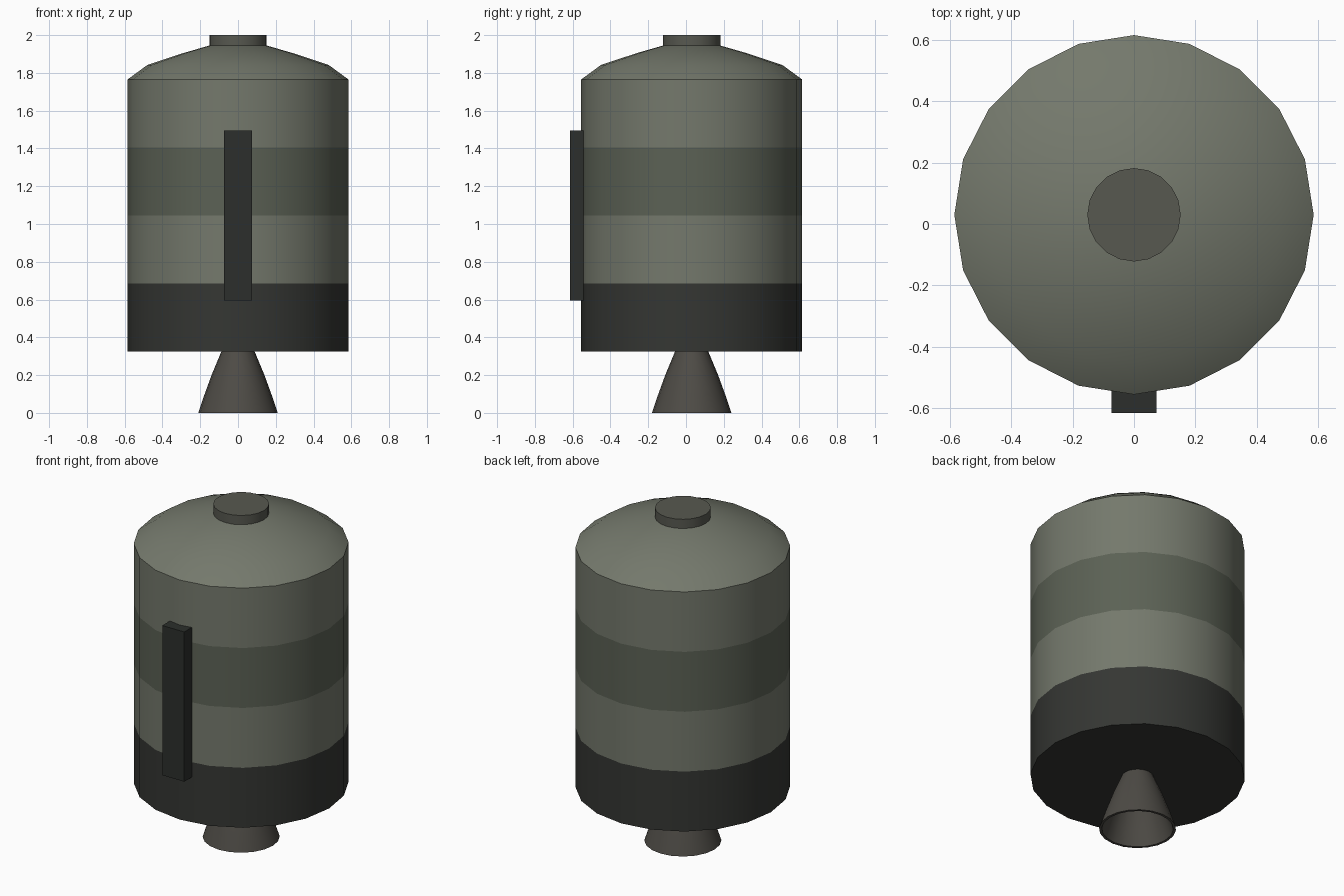
import bpy, bmesh
from math import cos, sin, pi, radians

if "Cube" in bpy.data.objects:
    bpy.data.objects.remove(bpy.data.objects["Cube"])

CY = 0.03  # the round parts sit slightly behind the origin


def material(name, rgb):
    m = bpy.data.materials.new(name)
    m.diffuse_color = (*rgb, 1)
    m.use_nodes = True
    m.node_tree.nodes["Principled BSDF"].inputs["Base Color"].default_value = m.diffuse_color
    return m


LIGHT = material("light_green_grey", (0.175, 0.19, 0.15))
MID = material("mid_green_grey", (0.105, 0.12, 0.09))
DARK = material("charcoal", (0.035, 0.037, 0.033))
BLACK = material("near_black", (0.025, 0.028, 0.025))
METAL = material("brown_metal", (0.075, 0.07, 0.06))
CAP = material("cap_grey", (0.095, 0.098, 0.08))


def lathe(name, profile, mats, bands=None, sides=20, angle=32):
    """Revolve (radius, z) points, closing both ends; bands gives a material per row."""
    bm = bmesh.new()
    rings = [[bm.verts.new((r * cos(2 * pi * i / sides), CY + r * sin(2 * pi * i / sides), z))
              for i in range(sides)] for r, z in profile]
    for k in range(len(rings) - 1):
        a, b = rings[k], rings[k + 1]
        for i in range(sides):
            j = (i + 1) % sides
            f = bm.faces.new((a[i], a[j], b[j], b[i]))
            f.material_index = bands[k] if bands else 0
    bm.faces.new(rings[0][::-1])
    top = bm.faces.new(rings[-1])
    top.material_index = bands[-1] if bands else 0
    bmesh.ops.recalc_face_normals(bm, faces=bm.faces)
    me = bpy.data.meshes.new(name)
    bm.to_mesh(me)
    bm.free()
    for m in mats:
        me.materials.append(m)
    ob = bpy.data.objects.new(name, me)
    bpy.context.collection.objects.link(ob)
    bpy.ops.object.select_all(action='DESELECT')
    bpy.context.view_layer.objects.active = ob
    ob.select_set(True)
    bpy.ops.object.shade_smooth_by_angle(angle=radians(angle))
    return ob


# Tank: four equal bands topped by a shallow dome
R = 0.585
tank = [(R, 0.325 + 0.36 * i) for i in range(5)]
dome = [(0.48, 1.842), (0.29, 1.905), (0.14, 1.948)]
lathe("tank_body", tank + dome, [DARK, LIGHT, MID], [0, 1, 2, 1, 1, 1, 1])

# Round cap on the dome
lathe("top_cap", [(0.152, 1.94), (0.152, 2.0)], [CAP])

# Hollow engine bell: up the outside is the reverse of the inner wall
outer = [(0.088, 0.325), (0.14, 0.2), (0.18, 0.09), (0.21, 0.0)]
inner = [(0.195, 0.0), (0.165, 0.09), (0.125, 0.2), (0.073, 0.315)]
lathe("engine_bell", outer + inner, [METAL])

# Cable duct on the front
bpy.ops.mesh.primitive_cube_add(size=1, location=(0, -0.5725, 1.045))
duct = bpy.context.object
duct.name = "cable_duct"
duct.scale = (0.146, 0.085, 0.9)
duct.data.materials.append(BLACK)
